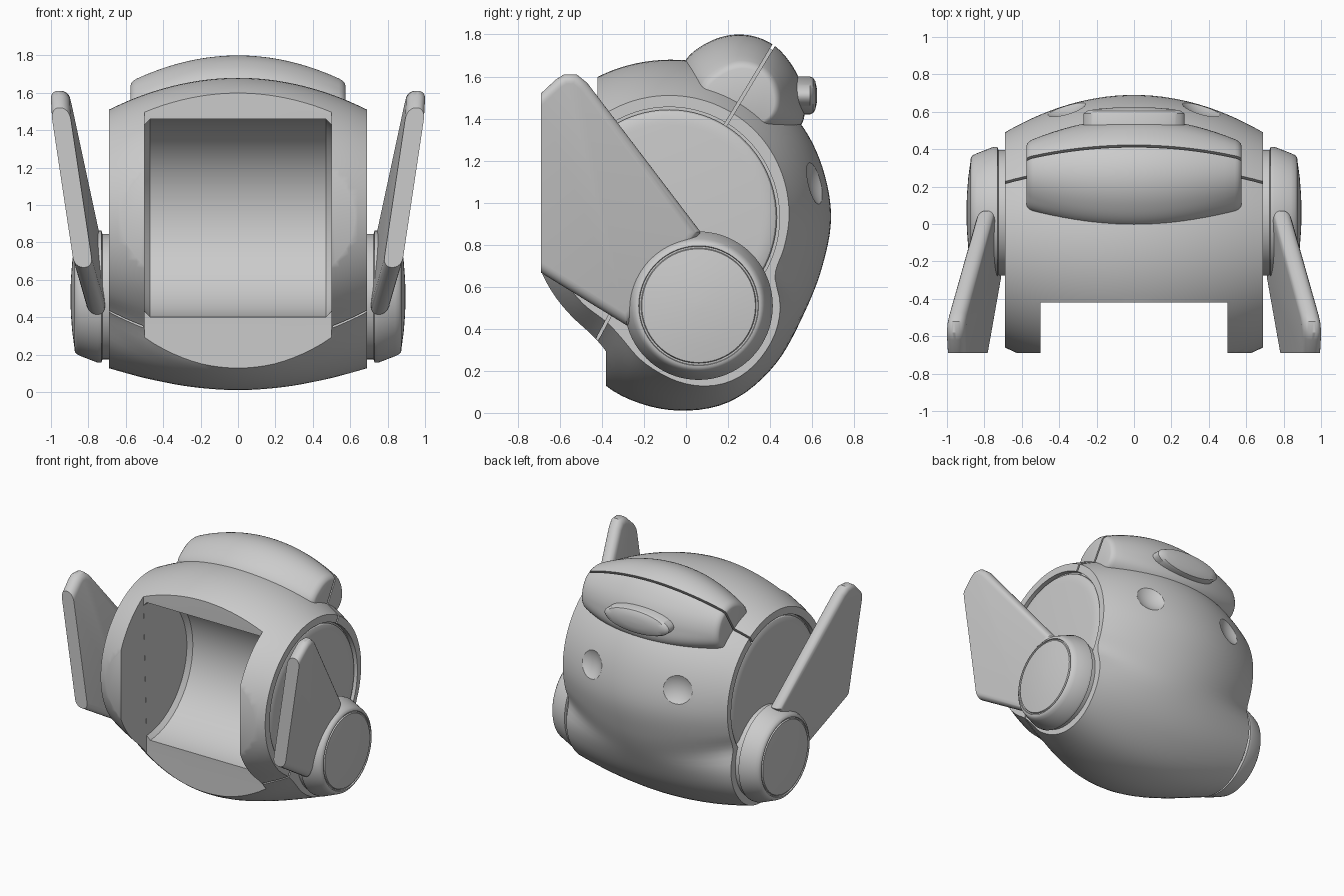
import bpy, bmesh
from math import radians, sin, cos, pi
from mathutils import Vector

cube = bpy.data.objects.get("Cube")
if cube:
    bpy.data.objects.remove(cube, do_unlink=True)

grey = bpy.data.materials.new("plain grey")
grey.use_nodes = True
grey.diffuse_color = (0.6, 0.6, 0.6, 1)
grey.node_tree.nodes["Principled BSDF"].inputs["Base Color"].default_value = (0.6, 0.6, 0.6, 1)


def finish(name, bm):
    bmesh.ops.recalc_face_normals(bm, faces=bm.faces[:])
    mesh = bpy.data.meshes.new(name)
    bm.to_mesh(mesh)
    bm.free()
    mesh.materials.append(grey)
    ob = bpy.data.objects.new(name, mesh)
    bpy.context.collection.objects.link(ob)
    return ob


def skin(rings):
    """Closed skin over a row of equal point rings, capped at both ends."""
    bm = bmesh.new()
    rows = [[bm.verts.new(p) for p in ring] for ring in rings]
    n = len(rows[0])
    for a, b in zip(rows, rows[1:]):
        for i in range(n):
            j = (i + 1) % n
            bm.faces.new((a[i], a[j], b[j], b[i]))
    bm.faces.new(rows[0])
    bm.faces.new(rows[-1])
    return bm


def prism(pts, x0, x1):
    return skin([[(x, y, z) for y, z in pts] for x in (x0, x1)])


def lathe(profile, y=0, z=0, side=1, n=80):
    """Turn (x, radius) pairs about an axis along x."""
    angles = [2 * pi * i / n for i in range(n)]
    return skin([[(side * x, y + r * cos(a), z + r * sin(a)) for a in angles]
                 for x, r in profile])


def polar(points):
    """Smooth closed outline from {degrees: radius}."""
    keys = sorted(points)
    n = len(keys)

    def at(i):
        return keys[i % n] + 360 * (i // n), points[keys[i % n]]

    def radius(a):
        i = max(k for k in range(-1, n) if at(k)[0] <= a)
        (t0, r0), (t1, r1), (t2, r2), (t3, r3) = (at(i + k) for k in (-1, 0, 1, 2))
        h = t2 - t1
        u = (a - t1) / h
        m1, m2 = h * (r2 - r0) / (t2 - t0), h * (r3 - r1) / (t3 - t1)
        return ((2*u**3 - 3*u*u + 1) * r1 + (u**3 - 2*u*u + u) * m1
                + (3*u*u - 2*u**3) * r2 + (u**3 - u*u) * m2)
    return radius


def barrel(middle, end, cy, cz, stations, width, n=120):
    """Blend from the middle outline to the end outline across x."""
    mid, tip = polar(middle), polar(end)
    rings = []
    for x, scale in stations:
        f = (x / width) ** 2
        ring = []
        for i in range(n):
            a = 360 * i / n
            r = scale * (mid(a) * (1 - f) + tip(a) * f)
            ring.append((x, cy + r * cos(radians(a)), cz + r * sin(radians(a))))
        rings.append(ring)
    return skin(rings)


def volume(mesh):
    bm = bmesh.new()
    bm.from_mesh(mesh)
    v = bm.calc_volume()
    bm.free()
    return v


def cut(ob, cutter_bm):
    """Subtract a cutter, keeping only a result of plausible volume."""
    cutter = finish("cutter", cutter_bm)
    cutter.hide_render = True
    before = ob.data.copy()
    full = volume(before)
    for solver in ('MANIFOLD', 'EXACT'):
        mod = ob.modifiers.new("cut", 'BOOLEAN')
        mod.operation, mod.solver, mod.object = 'DIFFERENCE', solver, cutter
        bpy.context.view_layer.objects.active = ob
        bpy.ops.object.modifier_apply(modifier=mod.name)
        if full * .5 < volume(ob.data) < full * .99999:
            break
        ob.data = before.copy()
    bpy.data.objects.remove(cutter, do_unlink=True)


def slab(a, b, x0, x1, width=.014):
    """Thin slab along a line in the side plane."""
    a, b = Vector(a), Vector(b)
    d = (b - a).normalized() * width / 2
    o = Vector((-d.y, d.x))
    return prism([a - o, b - o, b + o, a + o], x0, x1)


# Helmet shell
HY, HZ, HW = -0.08, 0.93, 0.69
shell_mid = {0: .77, 15: .767, 35: .768, 60: .76, 90: .75, 120: .75, 150: .75, 180: .75,
             210: .75, 225: .75, 235: .765, 242: .80, 249: .854, 262: .898, 275: .923,
             288: .923, 303: .874, 323: .792, 342: .765}
shell_end = {0: .57, 20: .575, 45: .58, 90: .58, 135: .58, 180: .58, 225: .58, 239: .58,
             249: .62, 260: .70, 279: .81, 293: .83, 309: .768, 321: .68, 331: .575, 345: .565}
N = 28
shell = finish("helmet_shell", barrel(
    shell_mid, shell_end, HY, HZ,
    [(HW * (2 * i / N - 1), 1) for i in range(N + 1)], HW))

# Flat front, face opening and rounded cavity
cut(shell, prism([(-2, -1), (-.69, -1), (-.69, 3), (-2, 3)], -1, 1))
cut(shell, prism([(-3, -2), (-.38, -2), (-.38, .39), (-.42, 1.47), (-.42, 4), (-3, 4)],
                 -.5, .5))
cut(shell, lathe([(-.499, .5), (-.47, .53), (.47, .53), (.499, .5)], -.4, HZ))

# Crest across the top of the back
crest_mid = {4: .28, 39: .284, 67: .305, 95: .321, 123: .333, 144: .344, 160: .33,
             200: .25, 270: .2, 338: .29}
crest_end = {18: .16, 54: .172, 93: .18, 133: .19, 161: .21, 200: .17, 270: .12, 337: .155}
CW = 0.575
stations = [(-CW, .88), (-.57, .95), (-.555, .99)]
stations += [(.54 * i / 10, 1) for i in range(-10, 11)]
stations += [(-x, s) for x, s in reversed(stations[:3])]
crest = finish("crest", barrel(crest_mid, crest_end, .28, 1.48, stations, CW))

# Panel seam over the crest, closed inside by a thin web
for part in (shell, crest):
    cut(part, slab((.17, 1.34), (.46, 1.82), -1, 1))
finish("seam_web", slab((.17, 1.34), (.405, 1.73), -.02, .02, .02))

for side, word in ((1, "left"), (-1, "right")):
    # Jaw seam
    cut(shell, slab((-.46, .28), (-.35, .485), .505 * side, side))

    # Recess in the shell side, with its disc
    cut(shell, lathe([(.655, .525), (.8, .525)], HY, HZ, side))
    finish(word + "_side_disc", lathe(
        [(.64, .512), (.665, .512), (.675, .505), (.683, .485), (.686, .46), (.688, .44)],
        HY, HZ, side))

    # Dimple on the back
    normal = Vector((.3 * side, 1, .25)).normalized()
    dimple = bmesh.new()
    bmesh.ops.create_uvsphere(dimple, u_segments=48, v_segments=32, radius=.2)
    bmesh.ops.translate(dimple, verts=dimple.verts[:],
                        vec=Vector((.36 * side, .612, 1.09)) + normal * .17)
    cut(shell, dimple)

    # Ear cup with a ringed cap
    finish(word + "_ear_cup", lathe(
        [(.62, .335), (.725, .335), (.73, .353), (.75, .353), (.84, .318), (.862, .308),
         (.872, .295), (.874, .285), (.866, .282), (.866, .274), (.875, .27),
         (.886, .19), (.893, .1), (.896, .02)], .06, .51, side))

    # Slanted ear fin with rounded edges and a flat front
    fin = prism([(.07, .86), (-.28, .415), (-.85, .765), (-.85, 1.37), (-.62, 1.585),
                 (-.58, 1.61), (-.52, 1.61), (-.47, 1.57)], -.05, .05)
    rim = [e for e in fin.edges if abs(e.verts[0].co.x - e.verts[1].co.x) < .01]
    bmesh.ops.bevel(fin, geom=rim, offset=.044, segments=6, profile=.5, affect='EDGES')
    for v in fin.verts:
        v.co.x = side * (v.co.x + .95 - .085 * (v.co.y + .69) + .15 * (v.co.z - 1.5))
    bmesh.ops.bisect_plane(fin, geom=fin.verts[:] + fin.edges[:] + fin.faces[:],
                           plane_co=(0, -.69, 0), plane_no=(0, -1, 0), clear_outer=True)
    bmesh.ops.holes_fill(fin, edges=[e for e in fin.edges if e.is_boundary], sides=0)
    finish(word + "_ear_fin", fin)

# Oval button on the crest
button = finish("crest_button", lathe(
    [(-.08, 1), (.03, 1), (.045, .93), (.055, .75), (.062, .4), (.064, .05)]))
for v in button.data.vertices:
    x, y, z = v.co
    v.co = (-.27 * y, .56 + x, 1.51 + .09 * z)

# Smooth shading with sharp edges kept
for ob in bpy.context.scene.objects:
    ob.select_set(ob.type == 'MESH')
bpy.context.view_layer.objects.active = shell
bpy.ops.object.shade_smooth_by_angle(angle=radians(32))
